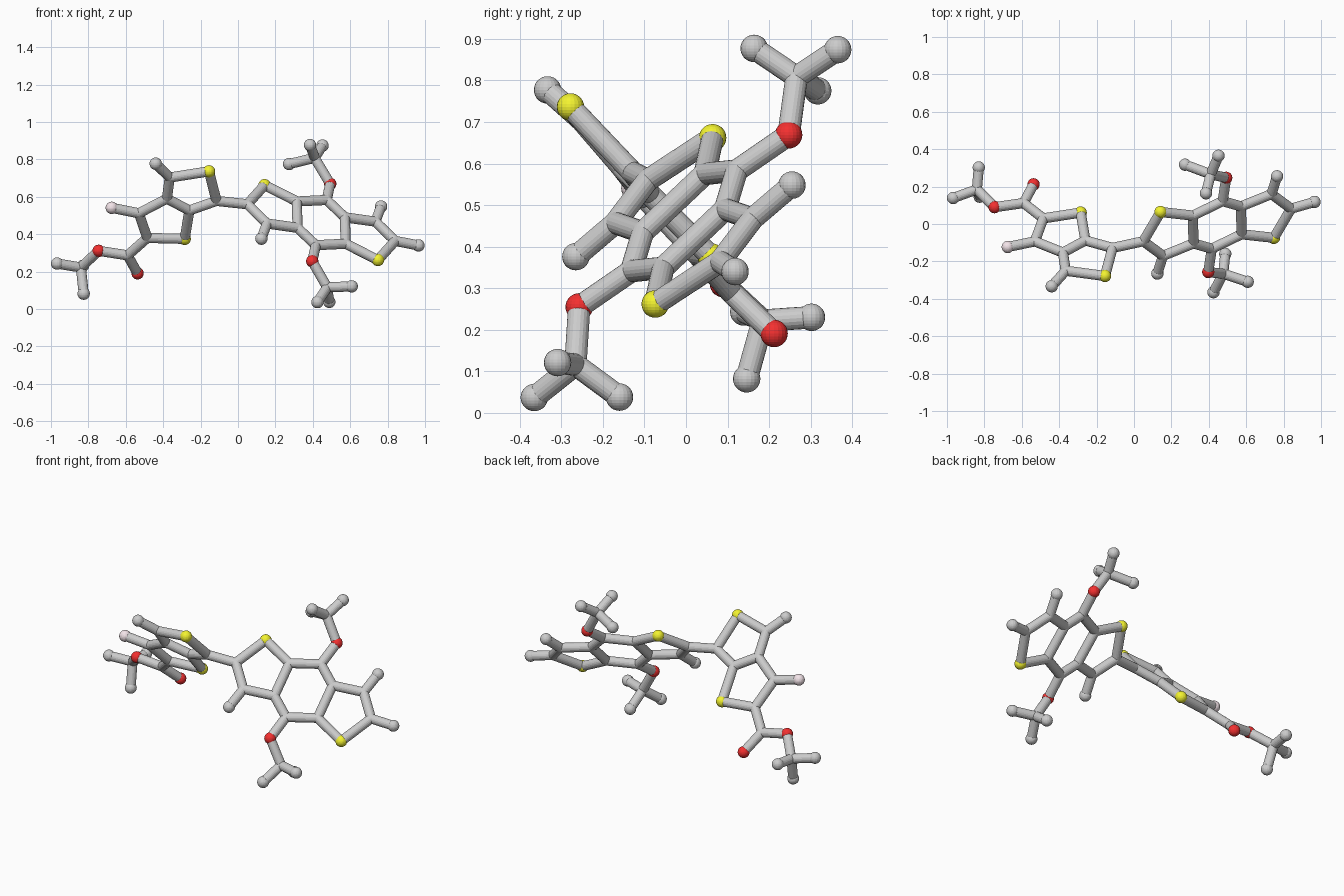
import bpy, bmesh
from mathutils import Vector, Matrix

if "Cube" in bpy.data.objects:
    bpy.data.objects.remove(bpy.data.objects["Cube"])

BOND_R, ATOM_R = 0.027, 0.033
CENTRE = Vector((0.445, -0.005, 0.462))      # inversion centre of the three-ring core


def material(name, rgb):
    m = bpy.data.materials.new(name)
    m.diffuse_color = (*rgb, 1)
    m.use_nodes = True
    m.node_tree.nodes["Principled BSDF"].inputs["Base Color"].default_value = m.diffuse_color
    return m


def build(name, balls=(), sticks=(), radius=ATOM_R, mat=None):
    """One object holding spheres at points and rods between point pairs."""
    bm = bmesh.new()
    for p in balls:
        bmesh.ops.create_uvsphere(bm, u_segments=20, v_segments=14, radius=radius,
                                  matrix=Matrix.Translation(p))
    for a, b in sticks:
        d = b - a
        m = Matrix.Translation((a + b) / 2) @ d.to_track_quat('Z', 'Y').to_matrix().to_4x4()
        bmesh.ops.create_cone(bm, cap_ends=True, segments=20, radius1=BOND_R,
                              radius2=BOND_R, depth=d.length, matrix=m)
    me = bpy.data.meshes.new(name)
    bm.to_mesh(me)
    bm.free()
    ob = bpy.data.objects.new(name, me)
    if mat:
        me.materials.append(mat)
    bpy.context.collection.objects.link(ob)


def vec(d):
    return {k: Vector(v) for k, v in d.items()}


# Fused double ring with the ester tail (c carbon, s sulphur, o oxygen, f fluorine, h end)
tail = vec({
    'c1': (-.115, -.128, .578), 's1': (-.155, -.278, .736), 'ca': (-.365, -.25, .703),
    'ha': (-.44, -.333, .777), 'c3': (-.38, -.153, .59), 'c2': (-.26, -.088, .527),
    's2': (-.285, .061, .375), 'c5': (-.485, .03, .38), 'c4': (-.53, -.093, .512),
    'f1': (-.675, -.123, .541), 'c6': (-.59, .112, .287), 'o1': (-.537, .212, .191),
    'o2': (-.745, .09, .311), 'c7': (-.84, .185, .222), 'h1': (-.967, .139, .243),
    'h2': (-.825, .146, .082), 'h3': (-.83, .302, .23),
})
tail_bonds = ("c1-s1 s1-ca ca-ha ca-c3 c3-c2 c2-c1 c2-s2 s2-c5 c5-c4 c4-c3 c4-f1 "
              "c5-c6 c6-o1 c6-o2 o2-c7 c7-h1 c7-h2 c7-h3").split()

# Half of the three-ring core, the other half is its point inversion
half = vec({
    'c1': (.05, -.092, .56), 's1': (.142, .064, .662), 'c3': (.155, -.17, .457),
    'h1': (.125, -.265, .376), 'c4': (.315, .045, .575), 'c5': (.318, -.104, .434),
    'c6': (.416, -.132, .341), 'o1': (.397, -.257, .255),
})
half_bonds = "c1-s1 c1-c3 c3-h1 s1-c4 c4-c5 c5-c3 c5-c6 c6-o1".split()

core, core_bonds = {}, []
for side in 'ab':
    for k, p in half.items():
        core[k + side] = p if side == 'a' else 2 * CENTRE - p
    for b in half_bonds:
        i, j = b.split('-')
        core_bonds.append(f"{i}{side}-{j}{side}")
core_bonds += ["c6a-c4b", "c6b-c4a"]

# End atom and the two methyl groups
core.update(vec({
    'hend': (.965, .118, .34),
    'cm1': (.41, .266, .808), 'hm1': (.385, .164, .877), 'hm2': (.452, .365, .874),
    'hm3': (.273, .317, .775),
    'cm2': (.477, -.266, .116), 'hn1': (.488, -.16, .038), 'hn2': (.425, -.365, .037),
    'hn3': (.608, -.309, .121),
}))
core_bonds += ("c1b-hend o1b-cm1 cm1-hm1 cm1-hm2 cm1-hm3 "
               "o1a-cm2 cm2-hn1 cm2-hn2 cm2-hn3").split()


def rods(points, bonds):
    return [tuple(points[k] for k in b.split('-')) for b in bonds]


# Rods
build("tail_rods", sticks=rods(tail, tail_bonds))
build("core_rods", sticks=rods(core, core_bonds))
build("linking_rod", sticks=[(tail['c1'], core['c1a'])])

# Joints and balls, grouped by kind
kinds = {
    'c': ("rod_joints", BOND_R, None),
    'h': ("grey_end_balls", ATOM_R, None),
    's': ("yellow_balls", ATOM_R, material("yellow", (.9, .9, .03))),
    'o': ("red_balls", ATOM_R, material("red", (.9, .03, .03))),
    'f': ("pink_ball", ATOM_R, material("pink", (.9, .78, .82))),
}
for key, (name, r, mat) in kinds.items():
    pts = [p for d in (tail, core) for k, p in d.items() if k[0] == key]
    build(name, balls=pts, radius=r, mat=mat)
